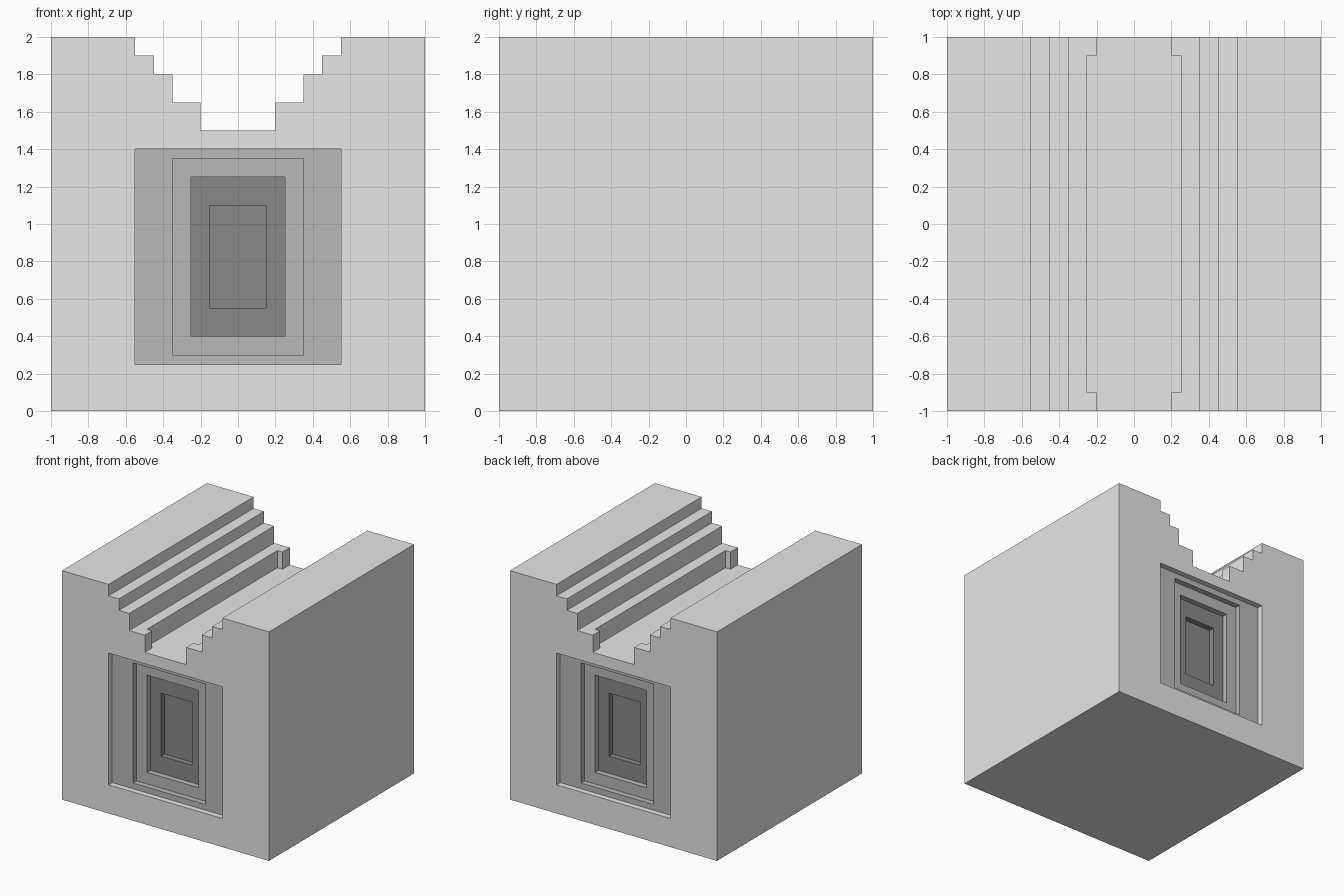
import bpy, bmesh

if "Cube" in bpy.data.objects:
    bpy.data.objects.remove(bpy.data.objects["Cube"])

def grey(name, v):
    m = bpy.data.materials.new(name)
    m.diffuse_color = (v, v, v, 1)
    m.use_nodes = True
    m.node_tree.nodes["Principled BSDF"].inputs["Base Color"].default_value = m.diffuse_color
    return m

MATS = [grey("light grey", 0.8), grey("mid grey", 0.49), grey("dark grey", 0.25)]

bm = bmesh.new()
# (half width, bottom z, top z, depth added, wall material, floor material) of the nested recesses
RECESSES = [(0.55, 0.25, 1.40, 0, 1), (0.35, 0.30, 1.35, 1, 1),
            (0.25, 0.40, 1.25, 1, 2), (0.15, 0.55, 1.10, 2, 2)]
STEP = 0.05

def face(pts, mat=0):
    f = bm.faces.new([bm.verts.new(p) for p in pts])
    f.material_index = mat

def ring(hw, z0, z1, y):
    return [(-hw, y, z0), (hw, y, z0), (hw, y, z1), (-hw, y, z1)]

def frame(a, b, mat):
    for i in range(4):
        j = (i + 1) % 4
        face([a[i], a[j], b[j], b[i]], mat)

# stepped channel profile (right half, from floor up)
HALF = [(0.2, 1.5), (0.2, 1.65), (0.35, 1.65), (0.35, 1.8), (0.45, 1.8),
        (0.45, 1.9), (0.55, 1.9), (0.55, 2.0), (1.0, 2.0)]
X, Y = 1.0, 1.0

for s in (-1, 1):
    y = s * Y
    # end wall around the recess
    hw, z0, z1 = RECESSES[0][:3]
    frame(ring(X, 0, 1.5, y), ring(hw, z0, z1, y), 0)
    for k in (-1, 1):
        for (xa, za), (xb, zb) in zip(HALF[0::2], HALF[1::2]):
            face([(k * xa, y, za), (k * X, y, za), (k * X, y, zb), (k * xa, y, zb)])
    # nested recesses
    for i, (hw, z0, z1, wall, floor) in enumerate(RECESSES):
        ya, yb = s * (Y - i * STEP), s * (Y - (i + 1) * STEP)
        frame(ring(hw, z0, z1, ya), ring(hw, z0, z1, yb), wall)
        if i < 3:
            frame(ring(hw, z0, z1, yb), ring(*RECESSES[i + 1][:3], yb), floor)
        else:
            face(ring(hw, z0, z1, yb), floor)

def strip(a, b, y0=-Y, y1=Y):
    face([(a[0], y0, a[1]), (b[0], y0, b[1]), (b[0], y1, b[1]), (a[0], y1, a[1])])

for k in (-1, 1):
    # upper steps, top and outer side
    pts = [(k * x, z) for x, z in HALF[2:]] + [(k * X, 0)]
    for a, b in zip(pts, pts[1:]):
        strip(a, b)
    # lowest trough: narrow at both ends, wider between
    for x, y0, y1 in ((0.2, -1, -0.9), (0.25, -0.9, 0.9), (0.2, 0.9, 1)):
        strip((0, 1.5), (k * x, 1.5), y0, y1)
        strip((k * x, 1.5), (k * x, 1.65), y0, y1)
        strip((k * x, 1.65), (k * 0.35, 1.65), y0, y1)
    for y in (-0.9, 0.9):
        face([(k * 0.2, y, 1.5), (k * 0.25, y, 1.5), (k * 0.25, y, 1.65), (k * 0.2, y, 1.65)])
# underside
strip((-X, 0), (X, 0))

bmesh.ops.remove_doubles(bm, verts=bm.verts, dist=1e-4)
bmesh.ops.recalc_face_normals(bm, faces=bm.faces)
me = bpy.data.meshes.new("stepped_block")
bm.to_mesh(me)
bm.free()
for m in MATS:
    me.materials.append(m)
bpy.context.collection.objects.link(bpy.data.objects.new("stepped_block", me))
